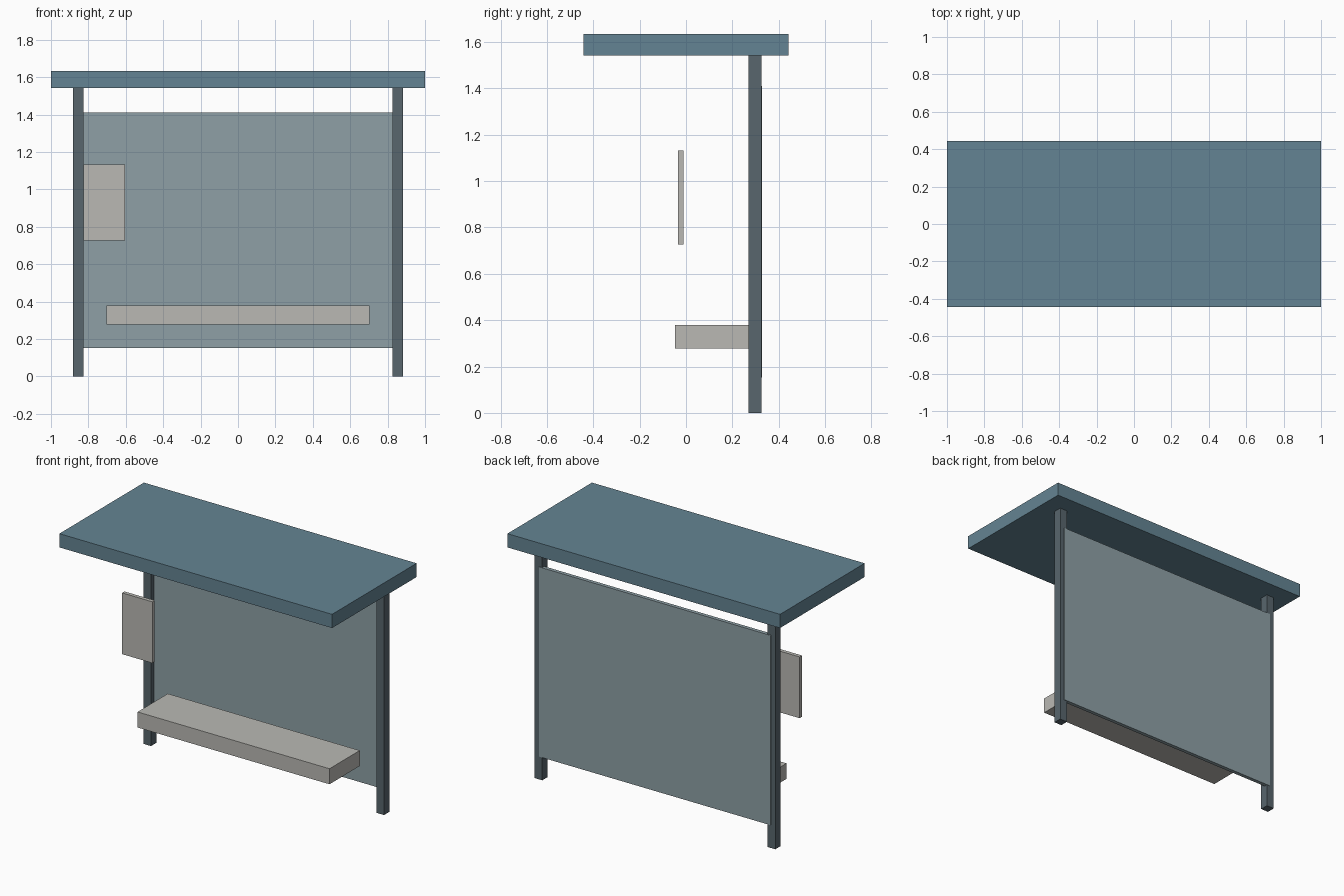
import bpy
import bmesh

if "Cube" in bpy.data.objects:
    bpy.data.objects.remove(bpy.data.objects["Cube"])


def material(name, hex_rgb):
    def lin(v):
        v /= 255
        return v / 12.92 if v <= 0.04045 else ((v + 0.055) / 1.055) ** 2.4
    m = bpy.data.materials.new(name)
    m.diffuse_color = (*[lin(int(hex_rgb[i:i + 2], 16)) for i in (0, 2, 4)], 1)
    m.use_nodes = True
    m.node_tree.nodes["Principled BSDF"].inputs["Base Color"].default_value = m.diffuse_color
    return m


def box(name, x, y, z, mat):
    """Box from (min, max) ranges on each axis."""
    bm = bmesh.new()
    bmesh.ops.create_cube(bm, size=1)
    for v in bm.verts:
        v.co = [r[0] if c < 0 else r[1] for c, r in zip(v.co, (x, y, z))]
    mesh = bpy.data.meshes.new(name)
    bm.to_mesh(mesh)
    bm.free()
    mesh.materials.append(mat)
    ob = bpy.data.objects.new(name, mesh)
    bpy.context.collection.objects.link(ob)
    return ob


roof_blue = material("roof blue", "648493")
post_grey = material("dark post grey", "58666D")
panel_grey = material("panel blue grey", "8EA0A6")
pale_grey = material("pale warm grey", "BAB9B4")

# Flat roof slab
box("roof", (-1, 1), (-0.443, 0.443), (1.543, 1.634), roof_blue)

# Two square posts at the back
for side, x in (("left", -0.855), ("right", 0.855)):
    box(side + "_post", (x - 0.028, x + 0.028), (0.269, 0.325), (0, 1.543), post_grey)

# Back panel, let into the posts and slightly proud behind them
box("back_panel", (-0.85, 0.85), (0.303, 0.328), (0.152, 1.41), panel_grey)

# Bench in front of the panel
box("bench", (-0.704, 0.704), (-0.047, 0.27), (0.277, 0.38), pale_grey)

# Notice board
box("notice_board", (-0.826, -0.604), (-0.035, -0.01), (0.726, 1.132), pale_grey)
